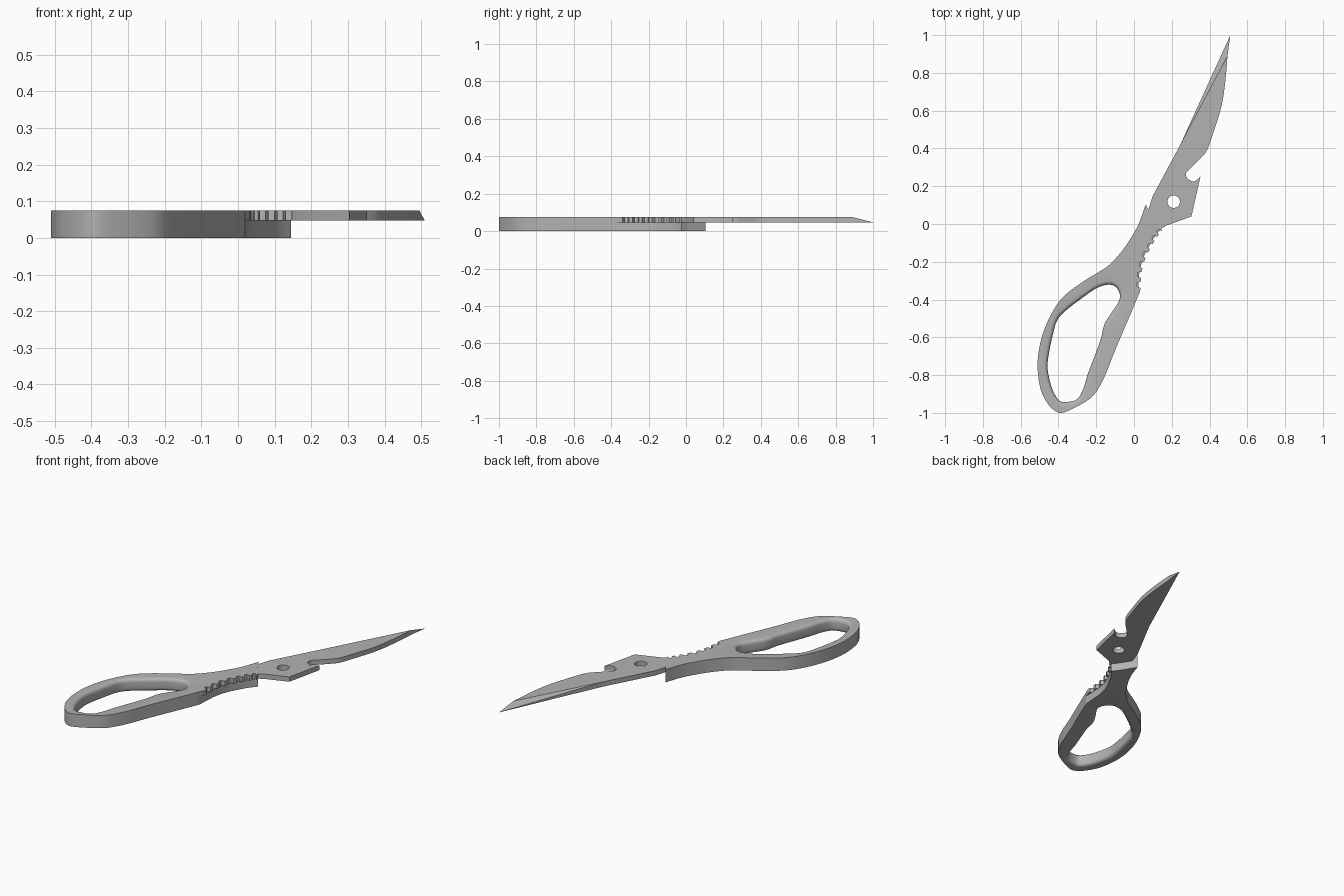
import bpy, bmesh, math
from mathutils import Vector

if "Cube" in bpy.data.objects:
    bpy.data.objects.remove(bpy.data.objects["Cube"])

LOW, TOP = 0.047, 0.075      # blade underside and common top height

steel = bpy.data.materials.new("plain grey")
steel.diffuse_color = (0.45, 0.45, 0.45, 1)
steel.use_nodes = True
steel.node_tree.nodes["Principled BSDF"].inputs["Base Color"].default_value = steel.diffuse_color


def spline(pts, n=4, closed=False):
    """Catmull-Rom curve through the control points."""
    p = [Vector(q) for q in pts]
    m = len(p)
    get = (lambda i: p[i % m]) if closed else (lambda i: p[max(0, min(m - 1, i))])
    out = []
    for i in range(m if closed else m - 1):
        a, b, c, d = (get(i + k) for k in (-1, 0, 1, 2))
        for s in range(n):
            t = s / n
            out.append(0.5 * (2 * b + (c - a) * t + (2 * a - 5 * b + 4 * c - d) * t * t
                              + (3 * b - a - 3 * c + d) * t ** 3))
    return out if closed else out + [p[-1]]


def offset(loop, dist):
    """Push a closed clockwise loop outward."""
    out = []
    for i, p in enumerate(loop):
        d = (loop[(i + 1) % len(loop)] - loop[i - 1]).normalized()
        out.append(p + Vector((-d.y, d.x)) * dist)
    return out


def finish(name, bm):
    bmesh.ops.remove_doubles(bm, verts=bm.verts, dist=1e-5)
    bmesh.ops.recalc_face_normals(bm, faces=bm.faces)
    me = bpy.data.meshes.new(name)
    bm.to_mesh(me)
    bm.free()
    me.materials.append(steel)
    ob = bpy.data.objects.new(name, me)
    bpy.context.collection.objects.link(ob)
    bpy.ops.object.select_all(action='DESELECT')
    ob.select_set(True)
    bpy.context.view_layer.objects.active = ob
    bpy.ops.object.shade_smooth_by_angle(angle=math.radians(30))
    return ob


def plate(name, outline, z0, z1, hole=None):
    """Flat plate; hole is a list of (z, loop) rings from bottom to top."""
    bm = bmesh.new()
    walls = [[(z0, outline), (z1, outline)]] + ([hole] if hole else [])
    caps = ([], [])
    for rings in walls:
        rows = [[bm.verts.new((p[0], p[1], z)) for p in loop] for z, loop in rings]
        n = len(rows[0])
        for a, b in zip(rows, rows[1:]):
            for i in range(n):
                j = (i + 1) % n
                bm.faces.new((a[i], a[j], b[j], b[i]))
        for cap, row in zip(caps, (rows[0], rows[-1])):
            cap += [bm.edges.get((row[i], row[(i + 1) % n])) for i in range(n)]
    for cap in caps:
        bmesh.ops.triangle_fill(bm, edges=cap, use_beauty=True, normal=(0, 0, 1))
    return finish(name, bm)


# handle with rounded finger hole
outer = spline([(.061, .103), (.03, .013), (-.008, -.06), (-.066, -.146), (-.13, -.215),
                (-.183, -.252), (-.262, -.30), (-.368, -.379), (-.431, -.464),
                (-.479, -.57), (-.505, -.676), (-.51, -.772), (-.495, -.873),
                (-.463, -.942), (-.426, -.984), (-.384, -1.0), (-.315, -.973),
                (-.235, -.926), (-.193, -.878), (-.151, -.798), (-.103, -.676),
                (.003, -.427), (.02, -.38)])
outer += [Vector(p) for p in ((.005, -.32), (.003, -.215), (.04, -.114),
                              (.082, -.056), (.119, .008))]
grip = spline([(-.13, -.321), (-.093, -.337), (-.074, -.379), (-.087, -.422),
               (-.14, -.501), (-.161, -.544), (-.177, -.613), (-.22, -.729),
               (-.246, -.798), (-.267, -.867), (-.299, -.926), (-.352, -.942),
               (-.394, -.936), (-.426, -.889), (-.447, -.825), (-.458, -.751),
               (-.447, -.666), (-.426, -.57), (-.405, -.507), (-.362, -.459),
               (-.272, -.39), (-.193, -.337)], closed=True)
R = 0.02
arc = [(R * (1 - math.sin(a)), R * (1 - math.cos(a)))
       for a in (k * math.pi / 8 for k in range(5))]
rings = [(z, offset(grip, d)) for d, z in arc]
rings += [(TOP - z, offset(grip, d)) for d, z in reversed(arc)]
plate("handle", outer, 0, TOP, rings)

# smooth ledge under the gripping teeth
edge = spline([(.02, -.385), (.024, -.32), (.03, -.25), (.05, -.178),
               (.082, -.114), (.114, -.061), (.145, -.024)], n=8)
inner = [Vector(p) for p in ((.119, .008), (.07, -.04), (.02, -.11), (-.01, -.215),
                             (-.01, -.33))]
plate("grip_ledge", edge + inner, 0, LOW)

# toothed gripping edge on top of the ledge
teeth = [edge[0]]
for i in range(4, len(edge) - 2):
    d = (edge[i + 1] - edge[i - 1]).normalized()
    teeth.append(edge[i] + Vector((d.y, -d.x)) * (.011 if i % 6 in (4, 5, 0) else -.009))
teeth.append(edge[-1])
plate("grip_teeth", teeth + inner, LOW, TOP)

# blade with bone notch and pivot hole
S, E, T = (.246, .422), (.495, .89), (.51, 1.0)
blade = [(.061, .103), (.077, .077), (.098, .146), (.198, .332), S, E][1:]
blade += [tuple(p) for p in spline([E, (.483, .75), (.463, .623), (.426, .501),
                                    (.389, .395), (.362, .358)], n=3)[1:]]
blade += [tuple(p) for p in spline([(.304, .30), (.278, .273), (.278, .247), (.31, .225),
                                    (.336, .236), (.352, .252)], n=3)]
blade += [(.304, .04), (.172, -.008), (.145, -.024), (.119, .008)]
pivot = [(.21 + .033 * math.cos(k * math.pi / 16), .118 + .033 * math.sin(k * math.pi / 16))
         for k in range(32)]
plate("blade", blade, LOW, TOP, [(LOW, pivot), (TOP, pivot)])

# ground cutting bevel running to the tip
bm = bmesh.new()
s0, e0, t, s1, e1 = (bm.verts.new((*p, z)) for p, z in
                     ((S, LOW), (E, LOW), (T, LOW), (S, TOP), (E, TOP)))
for f in ((s0, e0, t), (s1, e1, t), (s0, s1, t), (e0, e1, t), (s0, e0, e1, s1)):
    bm.faces.new(f)
finish("blade_bevel", bm)
